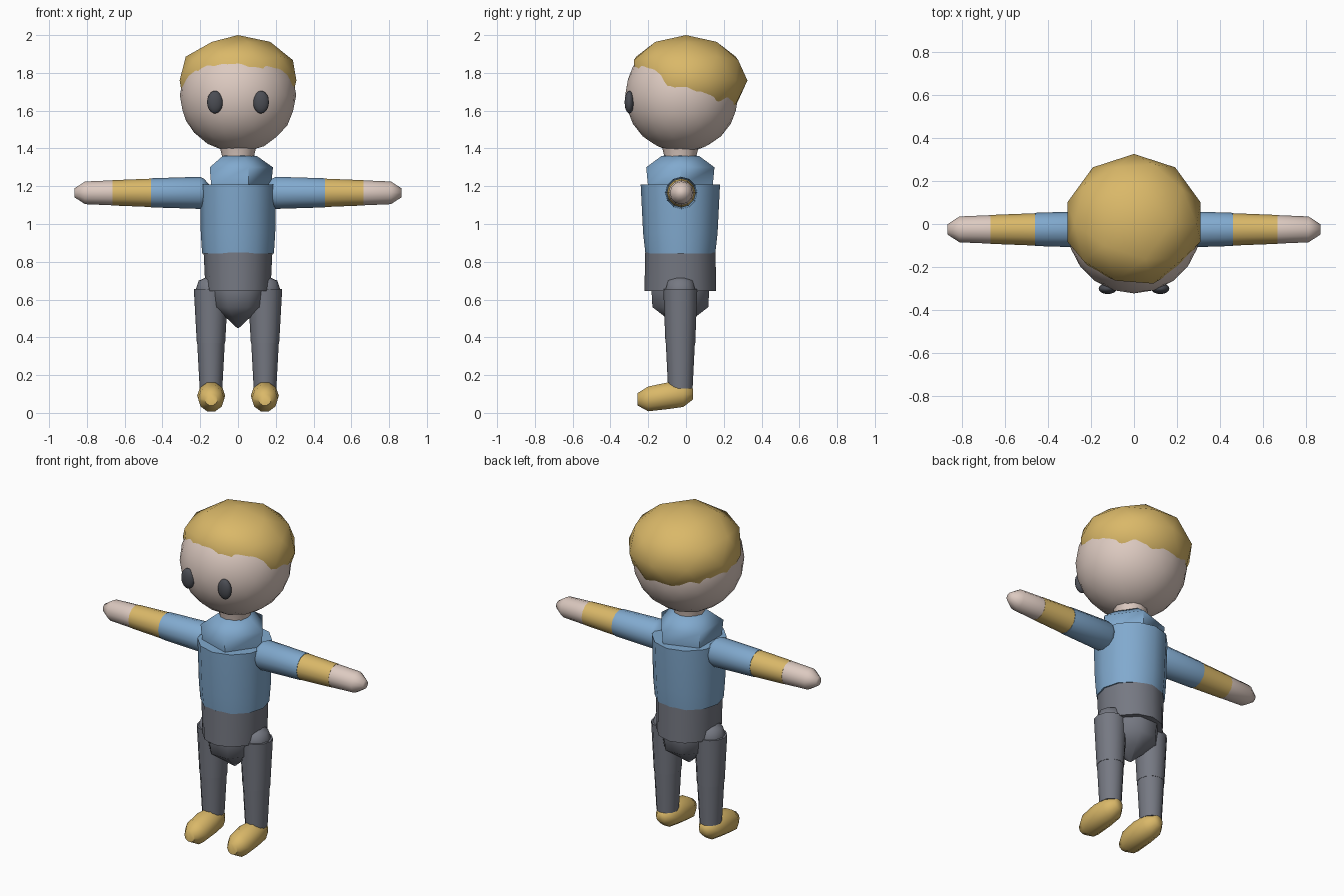
import bpy, bmesh, math
from mathutils import Vector, Matrix

if "Cube" in bpy.data.objects:
    bpy.data.objects.remove(bpy.data.objects["Cube"], do_unlink=True)


def material(name, rgb):
    m = bpy.data.materials.new(name)
    m.use_nodes = True
    m.diffuse_color = (*rgb, 1)
    bsdf = next(n for n in m.node_tree.nodes if n.type == "BSDF_PRINCIPLED")
    bsdf.inputs["Base Color"].default_value = (*rgb, 1)
    return m


BLUE = material("shirt blue", (0.22, 0.40, 0.62))
GOLD = material("hair gold", (0.70, 0.48, 0.14))
SKIN = material("pale skin", (0.72, 0.59, 0.53))
GREY = material("trouser grey", (0.18, 0.19, 0.225))
DARK = material("eye charcoal", (0.07, 0.074, 0.088))


def finish(name, bm, mat, angle=60):
    bmesh.ops.recalc_face_normals(bm, faces=bm.faces)
    mesh = bpy.data.meshes.new(name)
    bm.to_mesh(mesh)
    bm.free()
    mesh.materials.append(mat)
    ob = bpy.data.objects.new(name, mesh)
    bpy.context.collection.objects.link(ob)
    bpy.ops.object.select_all(action="DESELECT")
    ob.select_set(True)
    bpy.context.view_layer.objects.active = ob
    bpy.ops.object.shade_smooth_by_angle(angle=math.radians(angle))
    return ob


def ball(name, mat, centre, radii, detail):
    bm = bmesh.new()
    bmesh.ops.create_icosphere(bm, subdivisions=detail, radius=1)
    # put a vertex of the sphere at the back
    bm.verts.ensure_lookup_table()
    ring = max(bm.verts, key=lambda v: v.co.y - abs(v.co.x) - abs(v.co.z))
    turn = math.pi / 2 - math.atan2(ring.co.y, ring.co.x)
    bm.transform(Matrix.Translation(centre) @ Matrix.Diagonal((*radii, 1))
                 @ Matrix.Rotation(turn, 4, "Z"))
    return bm


def turned(name, mat, axis, profile, sides=12, start=0.0):
    """Rings along an axis; each profile entry is (centre, radius u, radius v)."""
    u, v = {"x": ((0, 1, 0), (0, 0, 1)), "y": ((1, 0, 0), (0, 0, 1)),
            "z": ((1, 0, 0), (0, 1, 0))}[axis]
    u, v = Vector(u), Vector(v)
    bm = bmesh.new()
    rings = []
    for centre, ru, rv in profile:
        angles = [start + math.tau * i / sides for i in range(sides)]
        rings.append([bm.verts.new(Vector(centre) + u * ru * math.cos(a)
                                   + v * rv * math.sin(a)) for a in angles])
    for a, b in zip(rings, rings[1:]):
        for i in range(sides):
            j = (i + 1) % sides
            bm.faces.new((a[i], a[j], b[j], b[i]))
    bm.faces.new(rings[0])
    bm.faces.new(rings[-1])
    return finish(name, bm, mat)


def upright(name, mat, x, y, rows, sides=12, start=0.0):
    return turned(name, mat, "z", [((x, y, z), rx, ry) for z, rx, ry in rows],
                  sides, start)


# Head, with a cap of hair tucked into the forehead
finish("head", ball("head", SKIN, (0, -0.022, 1.682), (0.308, 0.3, 0.302), 3), SKIN)
hair = ball("hair", GOLD, (0, 0, 1.76), (0.325, 0.325, 0.24), 2)
for vert in hair.verts:
    if vert.co.y < -0.05 and vert.co.z < 1.8:
        vert.co.y *= 0.82
finish("hair", hair, GOLD)

# Neck and torso
MID = -0.03
upright("neck", SKIN, 0, MID, [(1.3, .08, .08), (1.36, .085, .085), (1.42, .1, .1)])
upright("shoulders", BLUE, 0, MID, [(1.12, .17, .17), (1.2, .175, .18),
        (1.3, .185, .19), (1.36, .1, .105), (1.365, .06, .06)], 5)
upright("shirt", BLUE, 0, MID, [(.845, .19, .185), (.95, .197, .197),
        (1.21, .202, .21)], 12)
upright("waist", GREY, 0, MID, [(.645, .172, .19), (.85, .182, .186)], 12)
upright("hips", GREY, 0, MID, [(.7, .16, .165), (.645, .155, .165),
        (.56, .14, .16), (.51, .075, .09), (.45, .006, .006)], 8, math.pi / 8)

for side, word in ((1, "left"), (-1, "right")):
    # Eye
    finish(word + "_eye", ball("eye", DARK, (side * .122, -.3, 1.645),
                               (.042, .025, .06), 3), DARK)

    # Arm: sleeve, forearm and hand
    def arm_part(name, mat, rows):
        turned(f"{word}_{name}", mat, "x",
               [((side * x, -.025, 1.165), r, r) for x, r in rows])
    arm_part("sleeve", BLUE, [(.15, .04), (.18, .075), (.2, .085), (.46, .077)])
    arm_part("forearm", GOLD, [(.46, .075), (.665, .067)])
    arm_part("hand", SKIN, [(.665, .066), (.81, .06), (.865, .024)])

    # Leg: rounded hip joint, thigh and shin
    lx = side * .143
    upright(word + "_hip_joint", GREY, lx, MID,
            [(.6, .078, .08), (.655, .08, .082), (.7, .065, .068), (.72, .02, .02)], 10)
    upright(word + "_thigh", GREY, lx, MID, [(.37, .075, .079), (.655, .091, .09)])
    upright(word + "_shin", GREY, lx, MID, [(.13, .06, .065), (.37, .073, .077)])

    # Shoe, slightly lower at the toe
    turned(word + "_shoe", GOLD, "y",
           [((side * .142, y, z), r, r) for y, z, r in
            ((.038, .1, .03), (-.015, .095, .067), (-.1, .09, .074),
             (-.2, .074, .069), (-.257, .072, .034))], 10)
